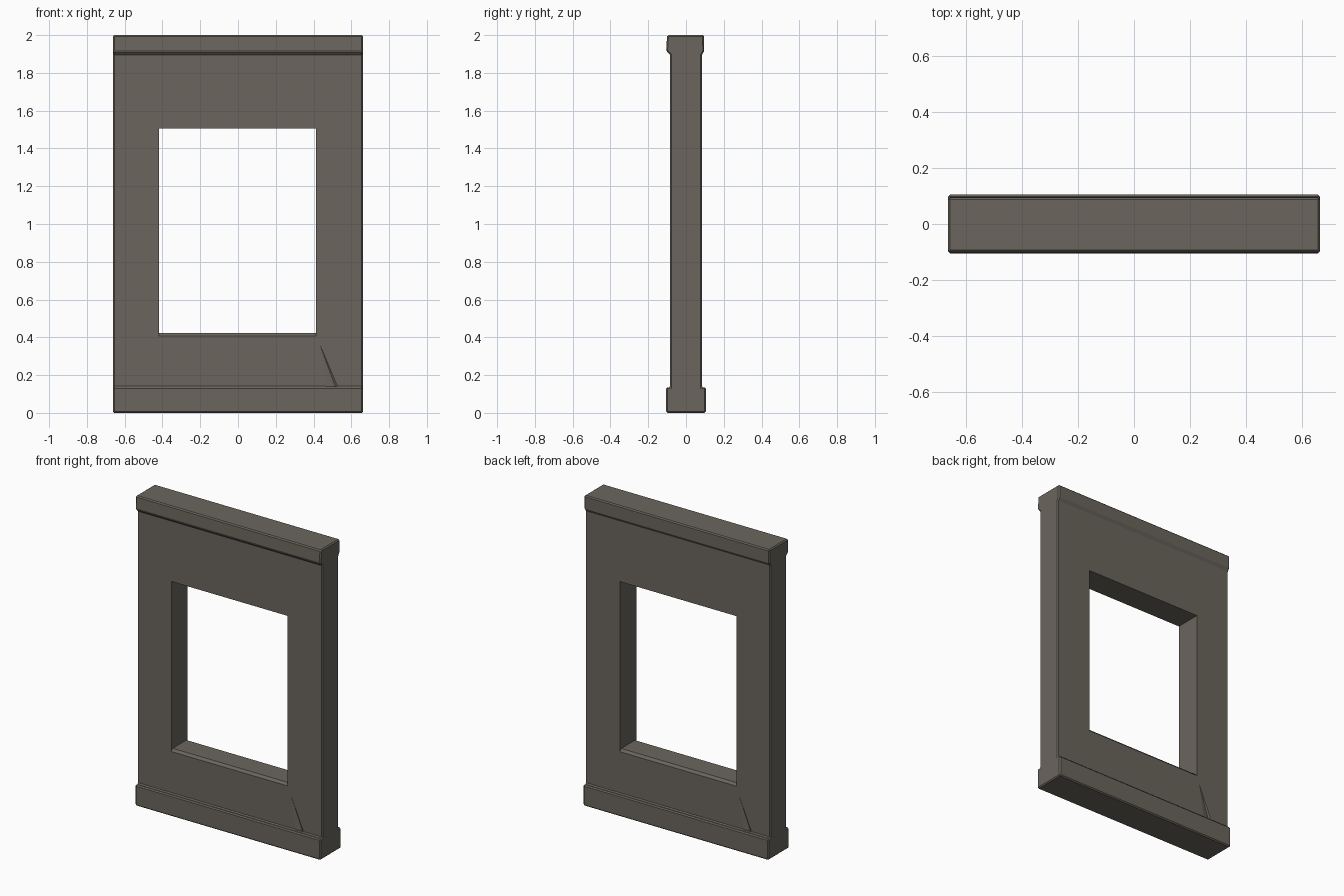
import bpy
import bmesh

cube = bpy.data.objects.get("Cube")
if cube:
    bpy.data.objects.remove(cube, do_unlink=True)

# Warm grey stone
stone = bpy.data.materials.new("warm grey stone")
stone.use_nodes = True
colour = (0.145, 0.13, 0.11, 1)
stone.diffuse_color = colour
bsdf = stone.node_tree.nodes["Principled BSDF"]
bsdf.inputs["Base Color"].default_value = colour
bsdf.inputs["Roughness"].default_value = 0.9


def finish(name, bm):
    bmesh.ops.recalc_face_normals(bm, faces=bm.faces)
    mesh = bpy.data.meshes.new(name)
    bm.to_mesh(mesh)
    bm.free()
    mesh.materials.append(stone)
    obj = bpy.data.objects.new(name, mesh)
    bpy.context.collection.objects.link(obj)
    return obj


def extrude_along_x(name, profile, x0, x1):
    """Sweep a (y, z) outline from x0 to x1."""
    bm = bmesh.new()
    face = bm.faces.new([bm.verts.new((x0, y, z)) for y, z in profile])
    moved = bmesh.ops.extrude_face_region(bm, geom=[face], use_keep_orig=True)["geom"]
    verts = [v for v in moved if isinstance(v, bmesh.types.BMVert)]
    bmesh.ops.translate(bm, verts=verts, vec=(x1 - x0, 0, 0))
    return finish(name, bm)


def cut(target, cutter):
    cutter.hide_render = True
    cutter.hide_set(True)
    cutter.display_type = 'WIRE'
    mod = target.modifiers.new("cut " + cutter.name, 'BOOLEAN')
    mod.operation = 'DIFFERENCE'
    mod.solver = 'EXACT'
    mod.object = cutter


# Wall slab with its plinth and cornice in one outline
front = [(-0.105, 0), (-0.105, 0.135), (-0.084, 0.135), (-0.084, 1.895),
         (-0.093, 1.905), (-0.105, 1.915), (-0.1, 2)]
back = [(0.095, 2), (0.096, 1.915), (0.084, 1.895),
        (0.084, 0.135), (0.105, 0.135), (0.105, 0)]
wall = extrude_along_x("window_wall", front + back, -0.662, 0.662)
bevel = wall.modifiers.new("worn edges", 'BEVEL')
bevel.width = 0.007
bevel.segments = 1
bevel.limit_method = 'ANGLE'
bevel.angle_limit = 0.9

# Window opening, with a slightly chamfered sill on both faces
opening = [(-0.2, 0.3), (-0.084, 0.407), (-0.07, 0.422), (0.07, 0.422),
           (0.084, 0.407), (0.2, 0.3), (0.2, 1.505), (-0.2, 1.505)]
cut(wall, extrude_along_x("opening_cutter", opening, -0.418, 0.414))

# Shallow chip running from a lower window corner to the plinth, on each face
for side, label in ((1, "front"), (-1, "back")):
    bm = bmesh.new()
    outline = [(0.412, 0.42), (0.46, 0.14), (0.53, 0.14)]
    for x, z in outline:
        bm.verts.new((side * x, -side * 0.086, z))
    bm.verts.new((side * 0.515, -side * 0.076, 0.14))
    bmesh.ops.convex_hull(bm, input=bm.verts)
    cut(wall, finish(label + "_chip_cutter", bm))
